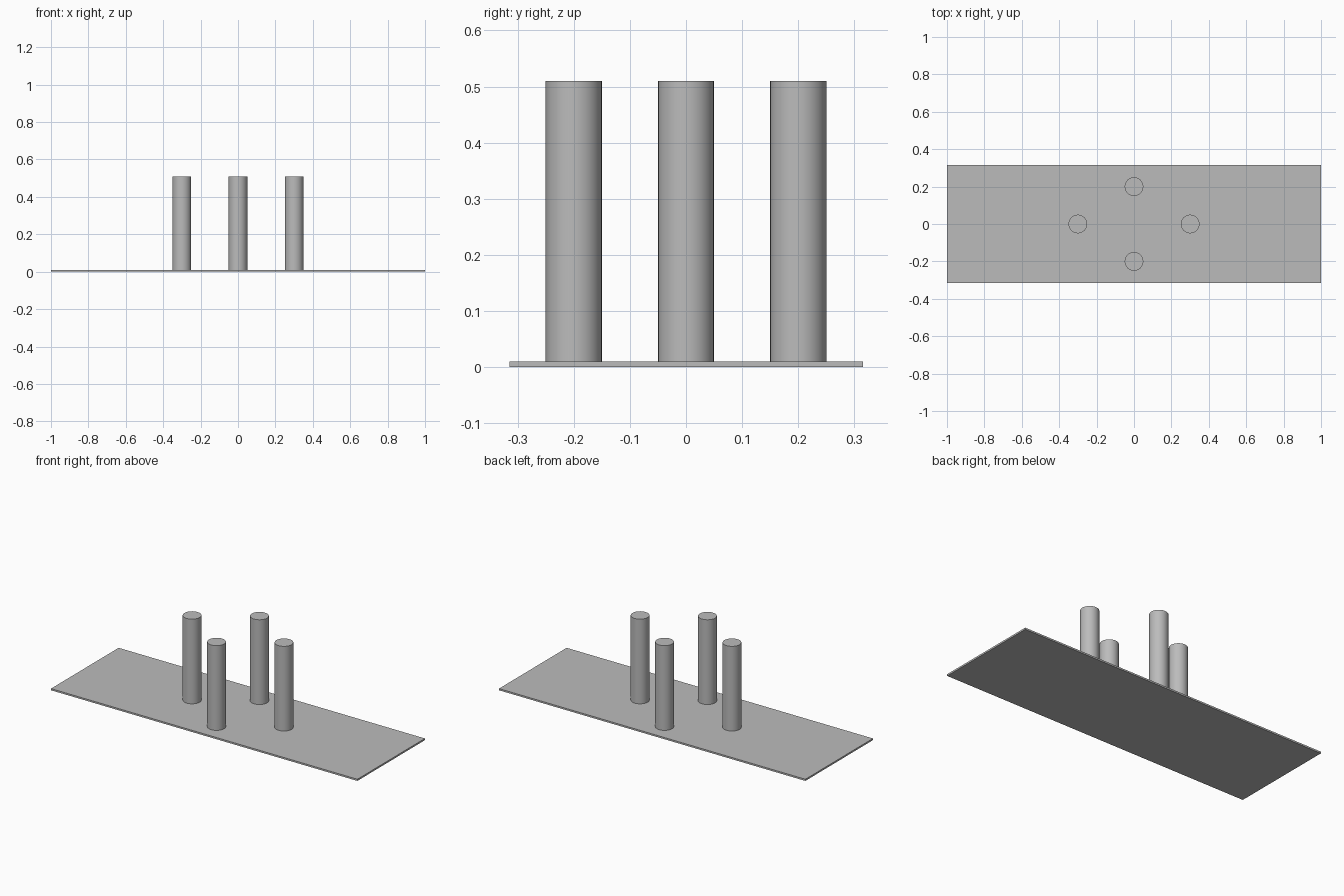
import bpy
import math

cube = bpy.data.objects.get("Cube")
if cube:
    bpy.data.objects.remove(cube, do_unlink=True)

PLATE_SIZE = (2.0, 0.63, 0.01)
POST_RADIUS, POST_HEIGHT = 0.05, 0.5
POSTS = {
    "left_post": (0.3, 0.0),
    "right_post": (-0.3, 0.0),
    "front_post": (0.0, -0.2),
    "back_post": (0.0, 0.2),
}

# One plain grey for everything
grey = bpy.data.materials.new("grey")
grey.use_nodes = True
colour = (0.5, 0.5, 0.5, 1.0)
grey.diffuse_color = colour
grey.node_tree.nodes["Principled BSDF"].inputs["Base Color"].default_value = colour


def finish(name):
    obj = bpy.context.object
    obj.name = obj.data.name = name
    obj.data.materials.append(grey)
    return obj


# Thin base plate
bpy.ops.mesh.primitive_cube_add(size=1, location=(0, 0, PLATE_SIZE[2] / 2))
plate = finish("base_plate")
plate.scale = PLATE_SIZE
bpy.ops.object.transform_apply(location=False, rotation=False, scale=True)

# Four upright round posts
for name, (x, y) in POSTS.items():
    bpy.ops.mesh.primitive_cylinder_add(
        vertices=32, radius=POST_RADIUS, depth=POST_HEIGHT,
        location=(x, y, PLATE_SIZE[2] + POST_HEIGHT / 2))
    finish(name)
    bpy.ops.object.shade_smooth_by_angle(angle=math.radians(30))
